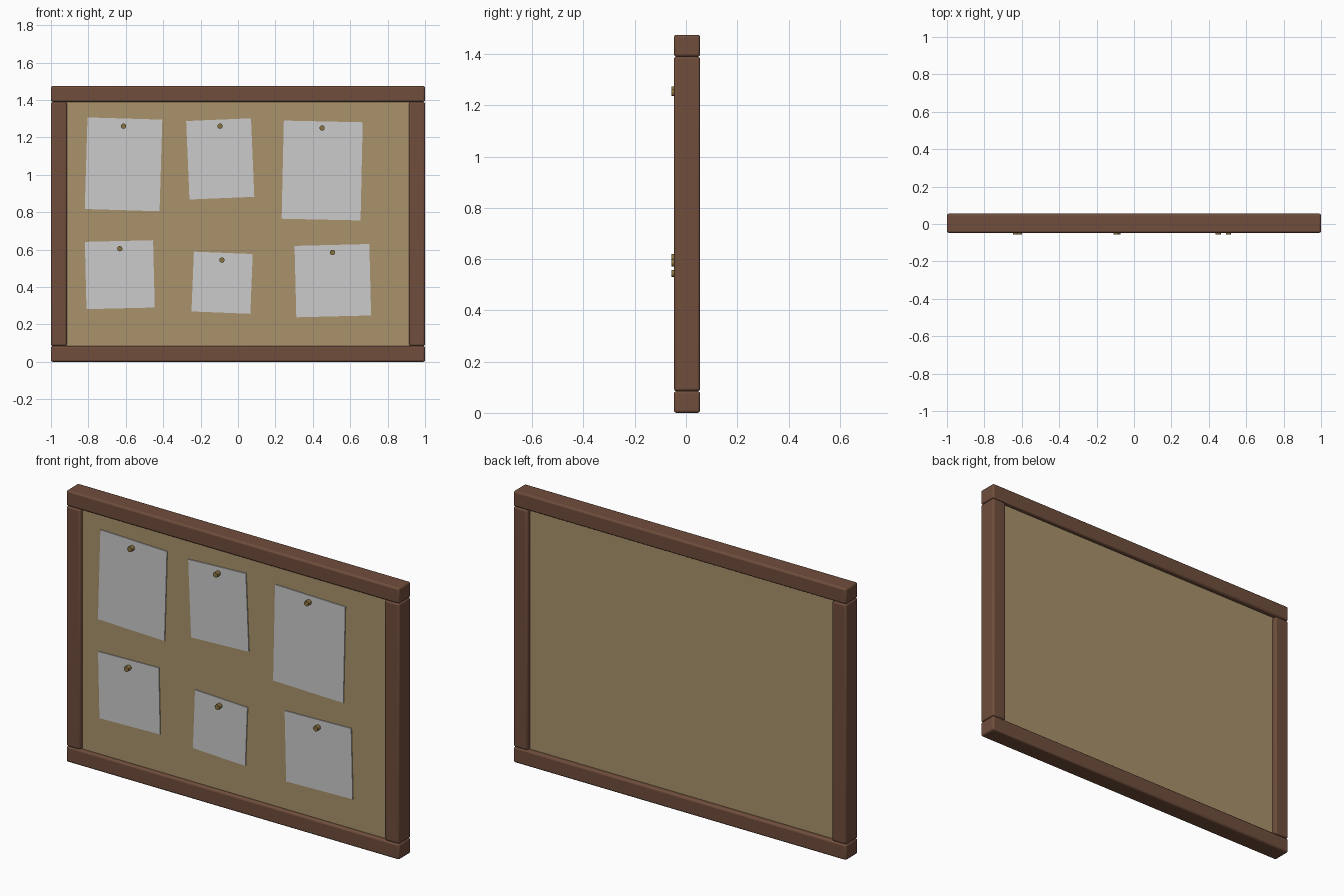
import bpy
from math import radians, pi

if "Cube" in bpy.data.objects:
    bpy.data.objects.remove(bpy.data.objects["Cube"])


def material(name, rgb):
    m = bpy.data.materials.new(name)
    m.diffuse_color = (*rgb, 1)
    m.use_nodes = True
    m.node_tree.nodes["Principled BSDF"].inputs["Base Color"].default_value = m.diffuse_color
    return m


WOOD = material("wood", (0.16, 0.075, 0.045))
CORK = material("cork", (0.40, 0.29, 0.15))
PAPER = material("paper", (0.75, 0.74, 0.72))
BRASS = material("brass", (0.25, 0.17, 0.05))


def box(name, loc, size, mat, rot=0, bevel=0):
    bpy.ops.mesh.primitive_cube_add(size=1, location=loc)
    ob = bpy.context.object
    ob.name = name
    ob.scale = size
    bpy.ops.object.transform_apply(location=False, rotation=False, scale=True)
    ob.rotation_euler.y = -rot
    ob.data.materials.append(mat)
    if bevel:
        b = ob.modifiers.new("bevel", "BEVEL")
        b.width = bevel
        b.segments = 3
        bpy.ops.object.shade_smooth_by_angle(angle=radians(35))
    return ob


# Frame: full-width rails with stiles between them
W, H, T, D, Y = 2.0, 1.475, 0.085, 0.102, 0.004
for name, z in (("bottom_rail", T / 2), ("top_rail", H - T / 2)):
    box(name, (0, Y, z), (W, D, T), WOOD, bevel=0.01)
for name, s in (("left_stile", -1), ("right_stile", 1)):
    box(name, (s * (1 - T / 2), Y, H / 2), (T, D, H - 2 * T), WOOD, bevel=0.01)

# Cork board recessed in the frame
FRONT, BACK = -0.027, 0.03
box("cork_board", (0, (FRONT + BACK) / 2, H / 2),
    (W - 2 * T + 0.03, BACK - FRONT, H - 2 * T + 0.03), CORK)

# Notes: x, z, width, height, tilt, pin x, pin z
notes = [
    (-0.612, 1.056, 0.400, 0.490, -0.030, -0.612, 1.260),
    (-0.095, 1.085, 0.347, 0.420, 0.042, -0.096, 1.260),
    (0.450, 1.023, 0.422, 0.525, -0.022, 0.450, 1.250),
    (-0.632, 0.466, 0.365, 0.360, 0.024, -0.632, 0.605),
    (-0.085, 0.423, 0.315, 0.320, -0.040, -0.086, 0.544),
    (0.507, 0.434, 0.400, 0.382, 0.025, 0.505, 0.585),
]
for i, (x, z, w, h, tilt, px, pz) in enumerate(notes, 1):
    box(f"note_{i}", (x, FRONT - 0.002, z), (w, 0.006, h), PAPER, rot=tilt)
    # Pin head
    bpy.ops.mesh.primitive_cylinder_add(vertices=16, radius=0.014, depth=0.03,
                                        location=(px, -0.042, pz),
                                        rotation=(pi / 2, 0, 0))
    pin = bpy.context.object
    pin.name = f"pin_{i}"
    pin.data.materials.append(BRASS)
    bpy.ops.object.shade_smooth_by_angle(angle=radians(35))
